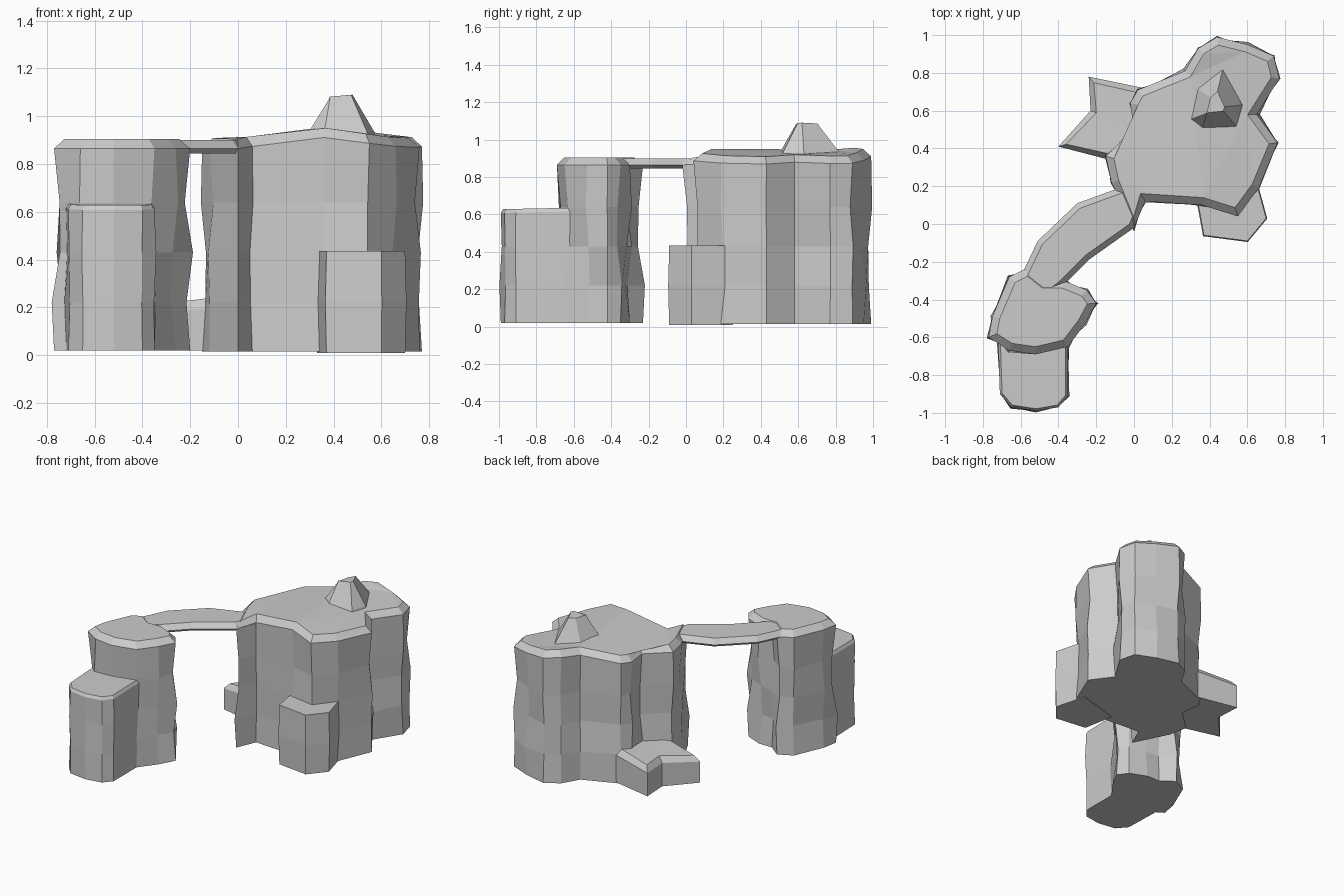
import bpy
import bmesh
from math import sin
from mathutils import Vector

cube = bpy.data.objects.get("Cube")
if cube:
    bpy.data.objects.remove(cube)

stone = bpy.data.materials.new("grey_stone")
stone.use_nodes = True
GREY = (0.6, 0.6, 0.6, 1)
stone.diffuse_color = GREY
stone.node_tree.nodes["Principled BSDF"].inputs["Base Color"].default_value = GREY


def outward(outline):
    """Mitred outward direction at each corner of an anticlockwise outline."""
    dirs = []
    for i, p in enumerate(outline):
        a = (p - outline[i - 1]).normalized()
        b = (outline[(i + 1) % len(outline)] - p).normalized()
        n = Vector((a.y + b.y, -a.x - b.x))
        dirs.append(n.normalized() / max(n.length / 2, 0.7))
    return dirs


def rock(name, points, rings, wobble=0.0, lift=None):
    """Loft an outline through (height, offset) rings, with a wavy wall."""
    outline = [Vector(p) for p in points]
    dirs = outward(outline)
    bm = bmesh.new()
    loops = []
    for k, (z, offset) in enumerate(rings):
        inner = 0 < k < len(rings) - 2
        loop = []
        for i, (p, d) in enumerate(zip(outline, dirs)):
            wave = wobble * sin(i * 2.1 + k * 1.9) if inner else 0
            q = p + d * (offset + wave)
            h = z + (lift(p) if lift and k >= len(rings) - 2 else 0)
            loop.append(bm.verts.new((q.x, q.y, h)))
        loops.append(loop)
    for low, high in zip(loops, loops[1:]):
        for i in range(len(low)):
            j = (i + 1) % len(low)
            bm.faces.new((low[i], low[j], high[j], high[i]))
    caps = [bm.faces.new(loops[0][::-1]), bm.faces.new(loops[-1])]
    bmesh.ops.triangulate(bm, faces=caps)
    bmesh.ops.recalc_face_normals(bm, faces=bm.faces)
    mesh = bpy.data.meshes.new(name)
    bm.to_mesh(mesh)
    bm.free()
    mesh.materials.append(stone)
    obj = bpy.data.objects.new(name, mesh)
    bpy.context.collection.objects.link(obj)
    return obj


# Large pillar, highest along its front edge
def large_top(p):
    return 0.045 * max(0, 1 - abs(p.x - 0.36) / 0.36) + 0.01 * p.y


rock("large_pillar",
     [(0, -0.02), (0.06, 0.12), (0.36, 0.10), (0.55, 0.04), (0.66, 0.19),
      (0.76, 0.43), (0.65, 0.58), (0.77, 0.77), (0.74, 0.89), (0.6, 0.95),
      (0.44, 0.99), (0.34, 0.93), (0.27, 0.81), (0.02, 0.71), (-0.02, 0.64),
      (0.0, 0.5), (-0.15, 0.36), (-0.12, 0.22)],
     [(0.015, 0), (0.22, 0), (0.43, -0.01), (0.64, -0.01), (0.865, 0), (0.905, -0.04)],
     0.015, large_top)

# Small pillar
rock("small_pillar",
     [(-0.77, -0.6), (-0.66, -0.67), (-0.52, -0.69), (-0.35, -0.65),
      (-0.26, -0.53), (-0.2, -0.42), (-0.25, -0.35), (-0.37, -0.3),
      (-0.47, -0.3), (-0.56, -0.23), (-0.66, -0.28), (-0.75, -0.49)],
     [(0.02, 0), (0.22, -0.01), (0.43, -0.01), (0.64, -0.01), (0.865, 0), (0.905, -0.04)],
     0.02)

# Thin natural bridge between the pillars
rock("bridge",
     [(-0.56, -0.46), (-0.38, -0.33), (-0.24, -0.19), (0, -0.02), (0.06, 0.12),
      (0.1, 0.3), (-0.08, 0.19), (-0.3, 0.11), (-0.51, -0.09), (-0.6, -0.28)],
     [(0.845, -0.02), (0.865, 0), (0.9, -0.03)])

# Lower ledges against the pillars
rock("front_ledge",
     [(-0.72, -0.6), (-0.71, -0.9), (-0.65, -0.97), (-0.52, -0.99),
      (-0.4, -0.97), (-0.35, -0.91), (-0.35, -0.6)],
     [(0.02, 0), (0.22, 0), (0.43, 0), (0.61, 0), (0.63, -0.012)],
     0.008, lambda p: 0.02 * (p.y + 0.9))
rock("side_ledge",
     [(0.33, 0.16), (0.37, -0.06), (0.6, -0.09), (0.7, 0.03), (0.64, 0.25)],
     [(0.01, 0), (0.22, 0.005), (0.42, 0), (0.435, 0)])
rock("low_boulder",
     [(0.05, 0.48), (0.05, 0.72), (-0.24, 0.78), (-0.23, 0.6), (-0.4, 0.41), (-0.13, 0.34)],
     [(0.02, 0), (0.18, 0), (0.22, -0.03)], 0, lambda p: 0.1 * (p.x + 0.3))

# Peak on top of the large pillar
rock("peak",
     [(0.36, 0.5), (0.54, 0.52), (0.57, 0.63), (0.47, 0.82), (0.33, 0.72), (0.29, 0.55)],
     [(0.9, 0.01), (0.93, 0), (1.085, -0.085)], 0, lambda p: 0.04 * (p.x - 0.43))
